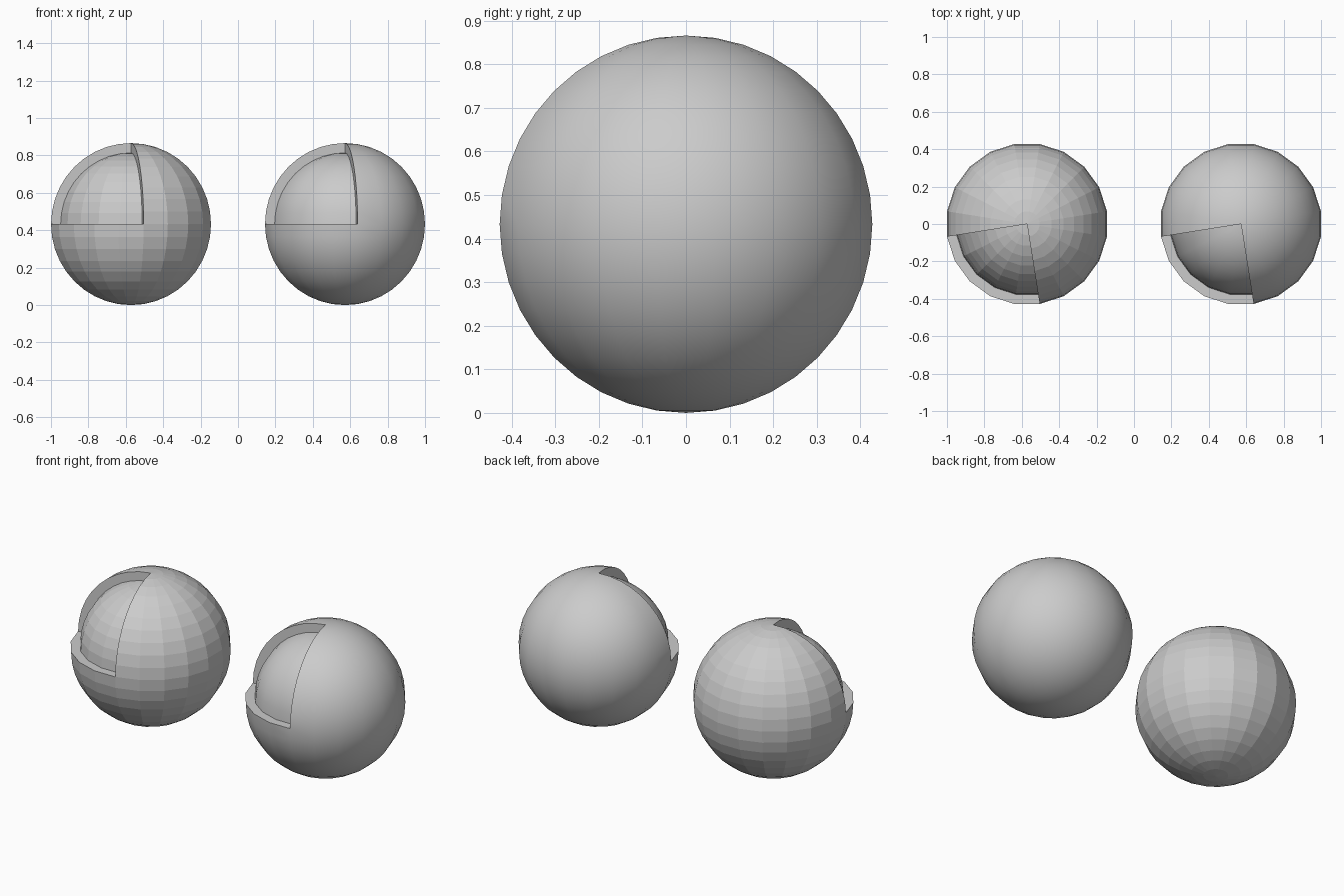
import bpy, bmesh, math
from mathutils import Matrix, Vector

cube = bpy.data.objects.get("Cube")
if cube:
    bpy.data.objects.remove(cube, do_unlink=True)

RADIUS = 0.433
CORE_RADIUS = 0.381
SEGMENTS = 20
SPACING = 0.572

grey = bpy.data.materials.new("light_grey")
grey.use_nodes = True
colour = (0.6, 0.6, 0.6, 1)
grey.diffuse_color = colour
grey.node_tree.nodes["Principled BSDF"].inputs["Base Color"].default_value = colour


def in_cutout(face):
    """True for faces in the upper front-right eighth of the sphere."""
    c = face.calc_center_median()
    angle = math.degrees(math.atan2(c.y, c.x))
    return c.z > 0 and -171 < angle < -81


def cutaway_sphere(name, x, smooth):
    bm = bmesh.new()
    bmesh.ops.create_uvsphere(bm, u_segments=SEGMENTS, v_segments=SEGMENTS, radius=RADIUS)
    bmesh.ops.rotate(bm, verts=bm.verts, matrix=Matrix.Rotation(math.pi / SEGMENTS, 3, "Z"))

    # Sink one eighth of the shell to reveal the core, leaving the cut walls
    outer = [f for f in bm.faces if in_cutout(f)]
    sunk = bmesh.ops.extrude_face_region(bm, geom=outer)["geom"]
    core_verts = [v for v in sunk if isinstance(v, bmesh.types.BMVert)]
    bmesh.ops.scale(bm, verts=core_verts, vec=Vector((1, 1, 1)) * (CORE_RADIUS / RADIUS))
    leftover = [f for f in outer if f.is_valid]
    if leftover:
        bmesh.ops.delete(bm, geom=leftover, context="FACES")
    bmesh.ops.recalc_face_normals(bm, faces=bm.faces)

    mesh = bpy.data.meshes.new(name)
    bm.to_mesh(mesh)
    bm.free()
    mesh.materials.append(grey)
    obj = bpy.data.objects.new(name, mesh)
    obj.location = (x, 0, RADIUS)
    bpy.context.collection.objects.link(obj)

    # Smooth the curved surface but keep the cut edges sharp
    if smooth:
        bpy.ops.object.select_all(action="DESELECT")
        obj.select_set(True)
        bpy.context.view_layer.objects.active = obj
        bpy.ops.object.shade_smooth_by_angle(angle=math.radians(40))


cutaway_sphere("faceted_cutaway_sphere", -SPACING, False)
cutaway_sphere("smooth_cutaway_sphere", SPACING, True)
